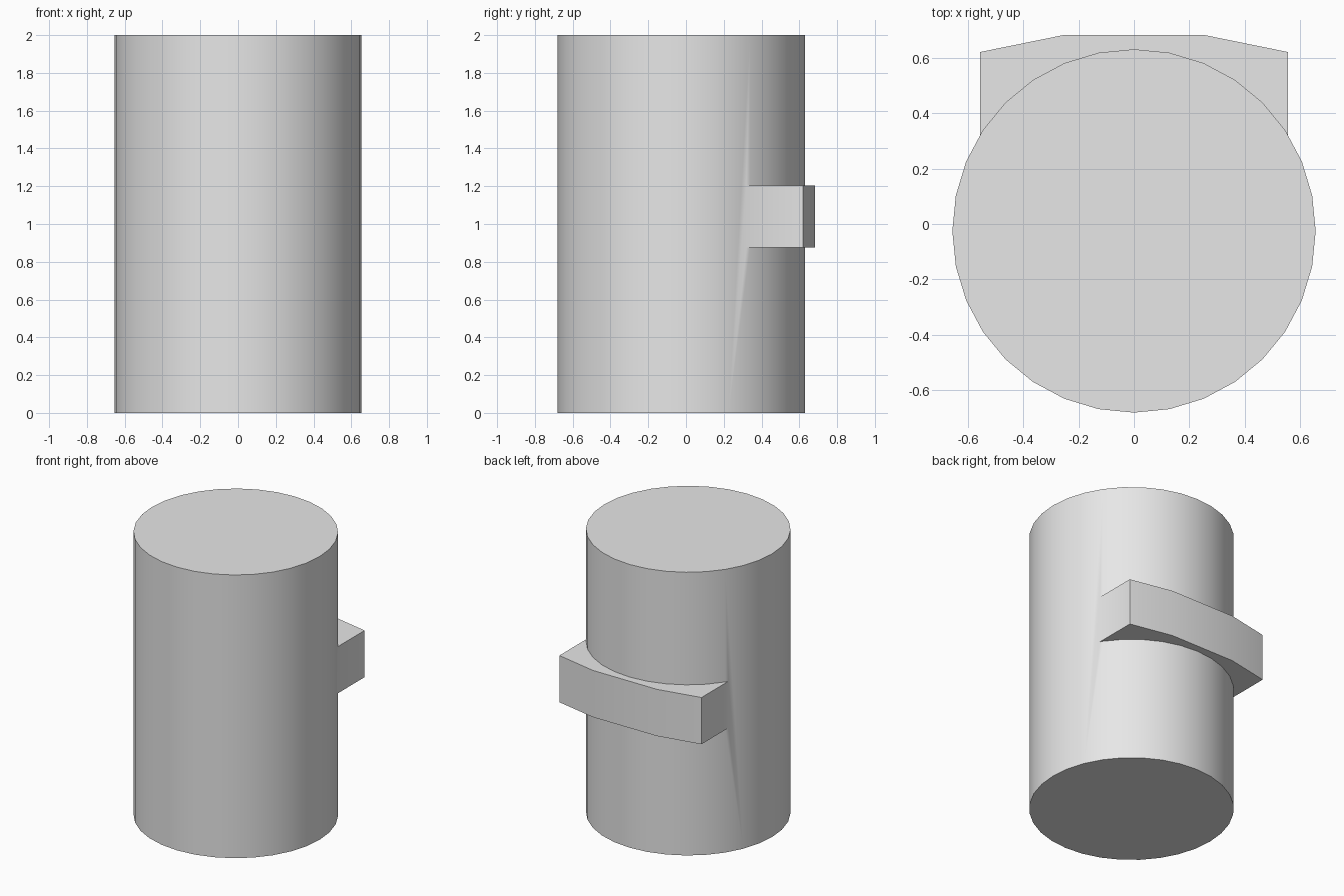
import bpy, bmesh, math

cube = bpy.data.objects.get("Cube")
if cube:
    bpy.data.objects.remove(cube, do_unlink=True)

grey = bpy.data.materials.new("light_grey")
grey.use_nodes = True
colour = (0.8, 0.8, 0.8, 1.0)
grey.diffuse_color = colour
grey.node_tree.nodes["Principled BSDF"].inputs["Base Color"].default_value = colour


def prism(name, outline, z0, z1):
    """Extrude a counter-clockwise outline from z0 up to z1."""
    bm = bmesh.new()
    base = bm.faces.new([bm.verts.new((x, y, z0)) for x, y in outline])
    top = bmesh.ops.extrude_face_region(bm, geom=[base], use_keep_orig=True)["geom"]
    bmesh.ops.translate(bm, vec=(0, 0, z1 - z0),
                        verts=[v for v in top if isinstance(v, bmesh.types.BMVert)])
    bmesh.ops.recalc_face_normals(bm, faces=bm.faces)
    mesh = bpy.data.meshes.new(name)
    bm.to_mesh(mesh)
    bm.free()
    mesh.materials.append(grey)
    obj = bpy.data.objects.new(name, mesh)
    bpy.context.collection.objects.link(obj)
    return obj


# Upright round body, set slightly forward
SIDES, RADIUS, CENTRE_Y = 32, 0.655, -0.025
circle = [(RADIUS * math.sin(-2 * math.pi * i / SIDES),
           CENTRE_Y + RADIUS * math.cos(2 * math.pi * i / SIDES)) for i in range(SIDES)]
body = prism("cylinder_body", circle, 0.0, 2.0)

# Lug across the back, with bevelled corners
half = [(0.555, 0.1), (0.555, 0.62), (0.25, 0.682)]
lug = prism("back_lug", half + [(-x, y) for x, y in reversed(half)], 0.875, 1.205)

# Fuse the lug into the body so the surface is continuous
union = body.modifiers.new("fuse_lug", "BOOLEAN")
union.operation = "UNION"
union.solver = "EXACT"
union.object = lug
for obj in bpy.context.selected_objects:
    obj.select_set(False)
bpy.context.view_layer.objects.active = body
body.select_set(True)
bpy.ops.object.modifier_apply(modifier=union.name)
bpy.data.objects.remove(lug, do_unlink=True)

# Smooth the round sides, keep the rims and lug corners crisp
bpy.ops.object.shade_smooth_by_angle(angle=math.radians(30))
